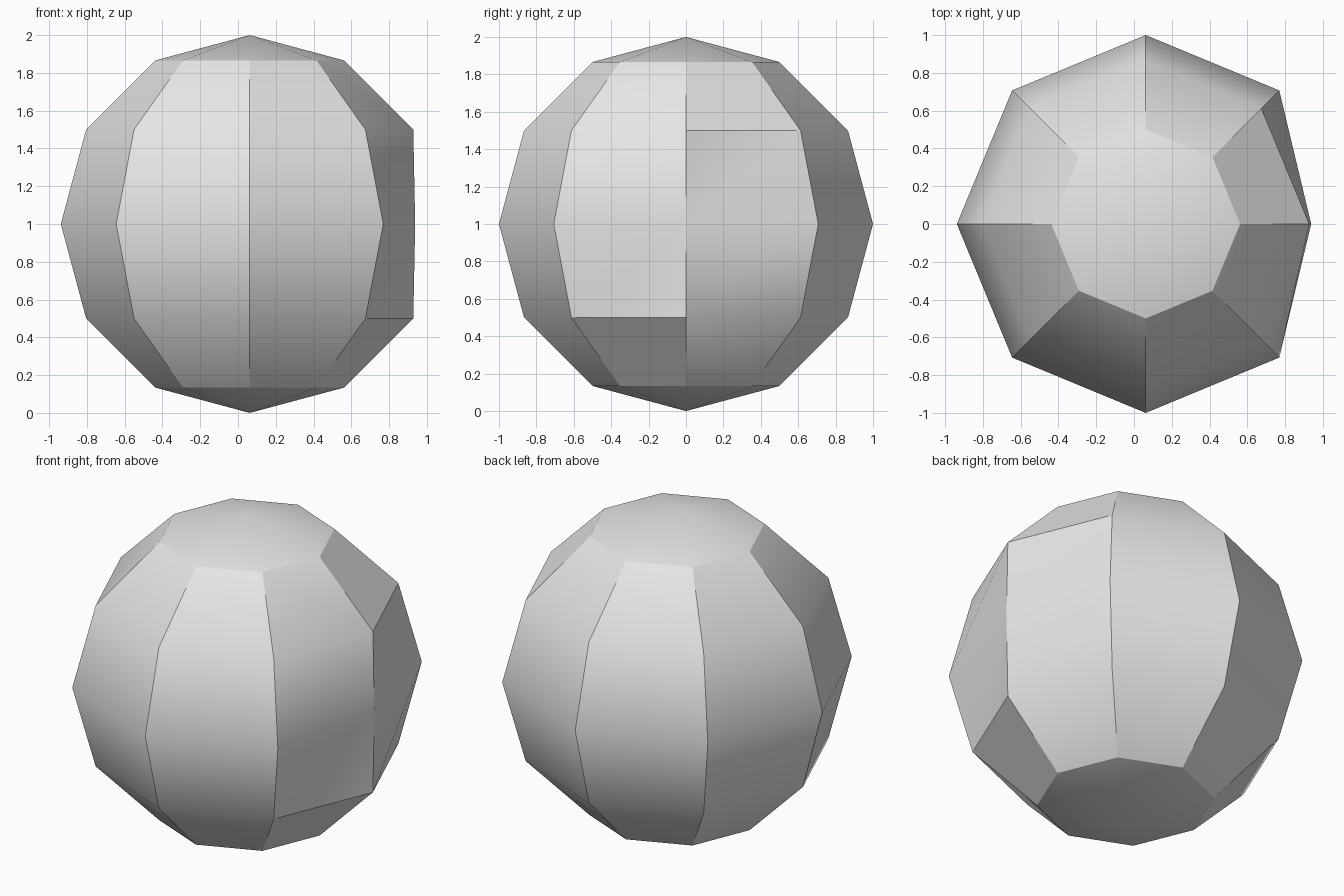
import bpy, bmesh
from math import radians
from mathutils import Vector

cube = bpy.data.objects.get("Cube")
if cube:
    bpy.data.objects.remove(cube)

# Single plain grey
grey = bpy.data.materials.new("plain_grey")
grey.use_nodes = True
colour = (0.8, 0.8, 0.8, 1)
grey.diffuse_color = colour
grey.node_tree.nodes["Principled BSDF"].inputs["Base Color"].default_value = colour

# Low-poly ball
bm = bmesh.new()
bmesh.ops.create_uvsphere(bm, u_segments=8, v_segments=6, radius=1)

# Dent: push the left equator corner inwards and crease the quads around it
corner = max(bm.verts, key=lambda v: v.co.x)
for face in list(corner.link_faces):
    low = min(face.verts, key=lambda v: v.co.y + v.co.z)
    high = max(face.verts, key=lambda v: v.co.y + v.co.z)
    bmesh.utils.face_split(face, low, high)
corner.co.x = 0.876

# Centre the dented ball and stand it on the ground
bmesh.ops.translate(bm, verts=bm.verts, vec=Vector((0.062, 0, 1)))
bmesh.ops.recalc_face_normals(bm, faces=bm.faces)

mesh = bpy.data.meshes.new("dented_ball")
bm.to_mesh(mesh)
bm.free()
mesh.materials.append(grey)
ball = bpy.data.objects.new("dented_ball", mesh)
bpy.context.collection.objects.link(ball)

# Smooth bands with sharp corners
bpy.ops.object.select_all(action='DESELECT')
ball.select_set(True)
bpy.context.view_layer.objects.active = ball
bpy.ops.object.shade_smooth_by_angle(angle=radians(30))
